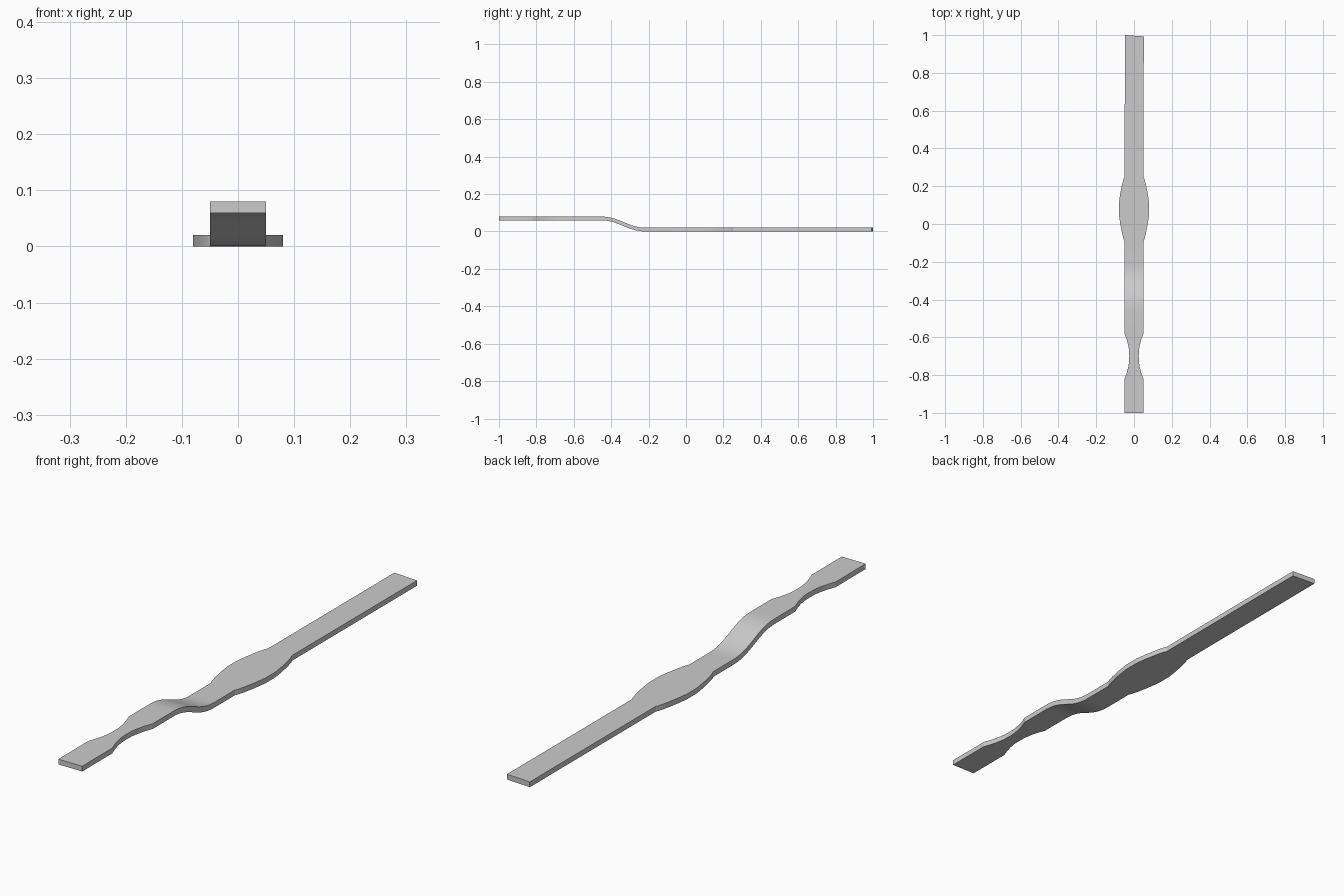
import bpy, bmesh, math

if "Cube" in bpy.data.objects:
    bpy.data.objects.remove(bpy.data.objects["Cube"])

THICK = 0.02
# half width along the strip: (y, half width)
WAIST = [(-1, .05), (-.82, .05), (-.79, .039), (-.76, .031), (-.73, .026), (-.70, .025),
         (-.67, .026), (-.64, .031), (-.61, .039), (-.58, .05)]
BULGE = [(-.09, .05), (-.08, .055), (-.05, .063), (0, .073), (.05, .08), (.11, .08),
         (.16, .073), (.21, .063), (.24, .055), (.25, .05), (1, .05)]
# S-bend from the raised end down to the flat length
BEND_A, BEND_B, RISE = -.47, -.2, .06
BEND = [(BEND_A + (BEND_B - BEND_A) * i / 16, .05) for i in range(17)]


def height(y):
    t = min(max((y - BEND_A) / (BEND_B - BEND_A), 0), 1)
    return RISE * (1 - t * t * t * (t * (6 * t - 15) + 10))


def slope(y):
    return (height(y + .005) - height(y - .005)) / .01


# Rectangular cross-sections, kept square to the bend, joined end to end
bm = bmesh.new()
rings = []
for y, w in WAIST + BEND + BULGE:
    a = math.atan(slope(y))
    dy, dz = math.sin(a) * THICK / 2, math.cos(a) * THICK / 2
    z = height(y) + THICK / 2
    shift, skew = (.002, .0035) if y == 1 else (0, 0)  # far end is cut a little askew
    rings.append([bm.verts.new((sx * w + shift, y - sz * dy - (1 + sx) * skew, z + sz * dz))
                  for sx, sz in ((-1, -1), (1, -1), (1, 1), (-1, 1))])
for r, s in zip(rings, rings[1:]):
    for i in range(4):
        j = (i + 1) % 4
        bm.faces.new((r[i], r[j], s[j], s[i]))
bm.faces.new(rings[0])
bm.faces.new(rings[-1])
bmesh.ops.recalc_face_normals(bm, faces=bm.faces)

mesh = bpy.data.meshes.new("bent_strip")
bm.to_mesh(mesh)
bm.free()
strip = bpy.data.objects.new("bent_strip", mesh)
bpy.context.collection.objects.link(strip)
bpy.context.view_layer.objects.active = strip
strip.select_set(True)
bpy.ops.object.shade_smooth_by_angle(angle=math.radians(20))
